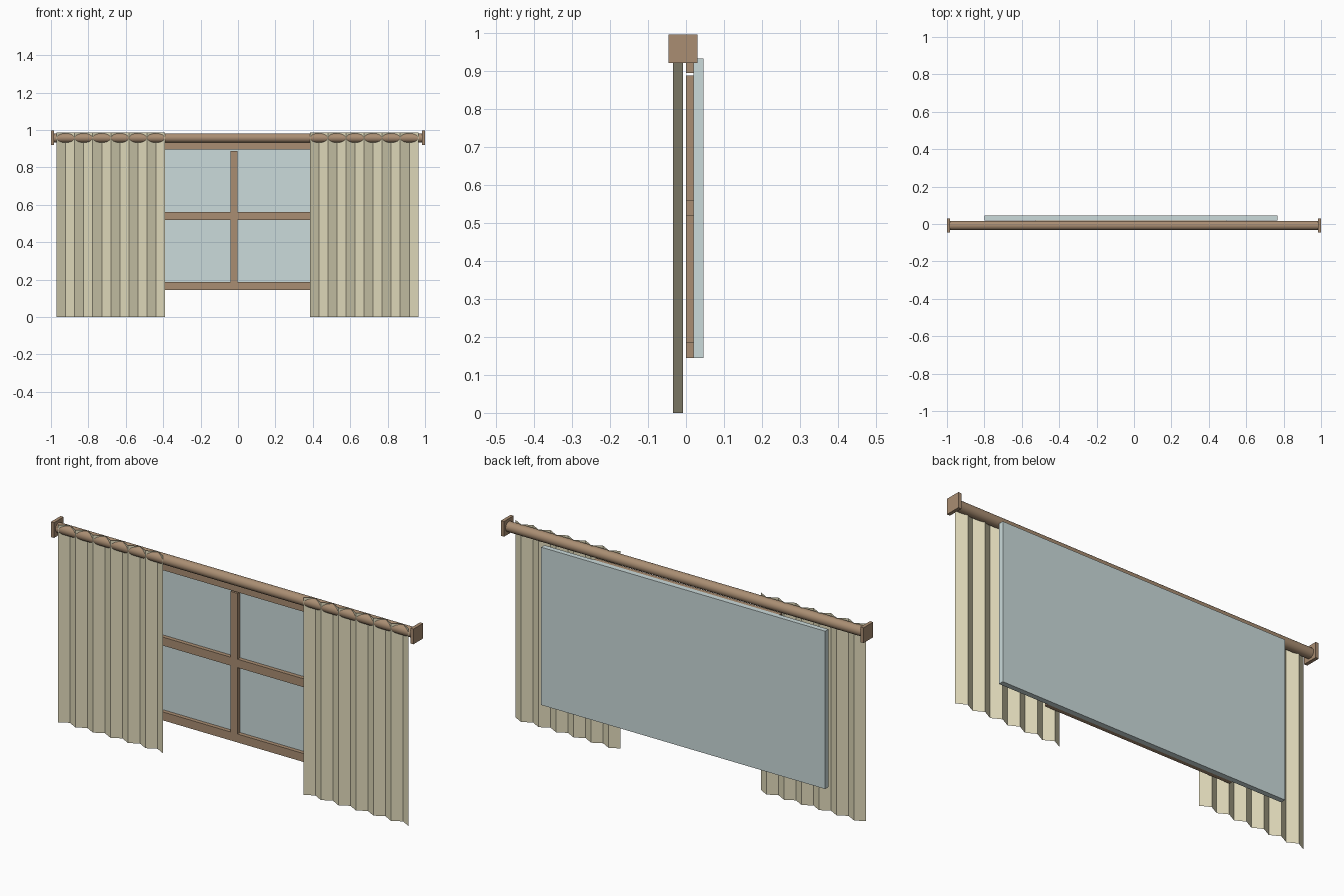
import bpy, bmesh, math

if "Cube" in bpy.data.objects:
    bpy.data.objects.remove(bpy.data.objects["Cube"])


def material(name, rgb):
    m = bpy.data.materials.new(name)
    m.diffuse_color = (*rgb, 1)
    m.use_nodes = True
    m.node_tree.nodes["Principled BSDF"].inputs["Base Color"].default_value = m.diffuse_color
    return m


WOOD = material("wood", (0.40, 0.27, 0.17))
CLOTH = material("cloth", (0.76, 0.71, 0.50))
GLASS = material("glass", (0.60, 0.71, 0.71))


def box(name, x, y, z, mat):
    """Box from (min, max) ranges on each axis."""
    bm = bmesh.new()
    bmesh.ops.create_cube(bm, size=1)
    for v in bm.verts:
        v.co = [r[0] + (c + 0.5) * (r[1] - r[0]) for c, r in zip(v.co, (x, y, z))]
    return finish(name, bm, mat)


def finish(name, bm, mat):
    me = bpy.data.meshes.new(name)
    bm.to_mesh(me)
    bm.free()
    me.materials.append(mat)
    ob = bpy.data.objects.new(name, me)
    bpy.context.collection.objects.link(ob)
    return ob


def curtain(name, x0, x1, folds=6, front=-0.034, back=-0.008, top=0.985):
    """Pleated sheet: a zigzag line extruded upward."""
    bm = bmesh.new()
    n = folds * 2
    cols = []
    for i in range(n + 1):
        x = x0 + (x1 - x0) * i / n
        y = back if i % 2 else front
        cols.append([bm.verts.new((x, y, z)) for z in (0, top)])
    for a, b in zip(cols, cols[1:]):
        bm.faces.new((a[0], b[0], b[1], a[1]))
    return finish(name, bm, CLOTH)


# Curtain rod with square end caps
bpy.ops.mesh.primitive_cylinder_add(vertices=32, radius=0.025, depth=1.97,
                                    location=(0, -0.008, 0.957),
                                    rotation=(0, math.pi / 2, 0))
rod = bpy.context.object
rod.name = "curtain_rod"
rod.data.materials.append(WOOD)
bpy.ops.object.shade_smooth_by_angle()
for side, x in (("left", (-1, -0.983)), ("right", (0.983, 1))):
    box("rod_end_" + side, x, (-0.046, 0.03), (0.92, 0.996), WOOD)

# Curtains
curtain("curtain_left", -0.97, -0.39)
curtain("curtain_right", 0.384, 0.964)

# Window pane and frame bars
box("window_pane", (-0.80, 0.767), (0.02, 0.046), (0.145, 0.932), GLASS)
for name, z in (("bottom", (0.145, 0.187)), ("middle", (0.518, 0.56)),
                ("top", (0.894, 0.932))):
    box("frame_rail_" + name, (-0.53, 0.495), (0, 0.02), z, WOOD)
box("frame_mullion", (-0.041, -0.003), (0, 0.02), (0.187, 0.888), WOOD)
